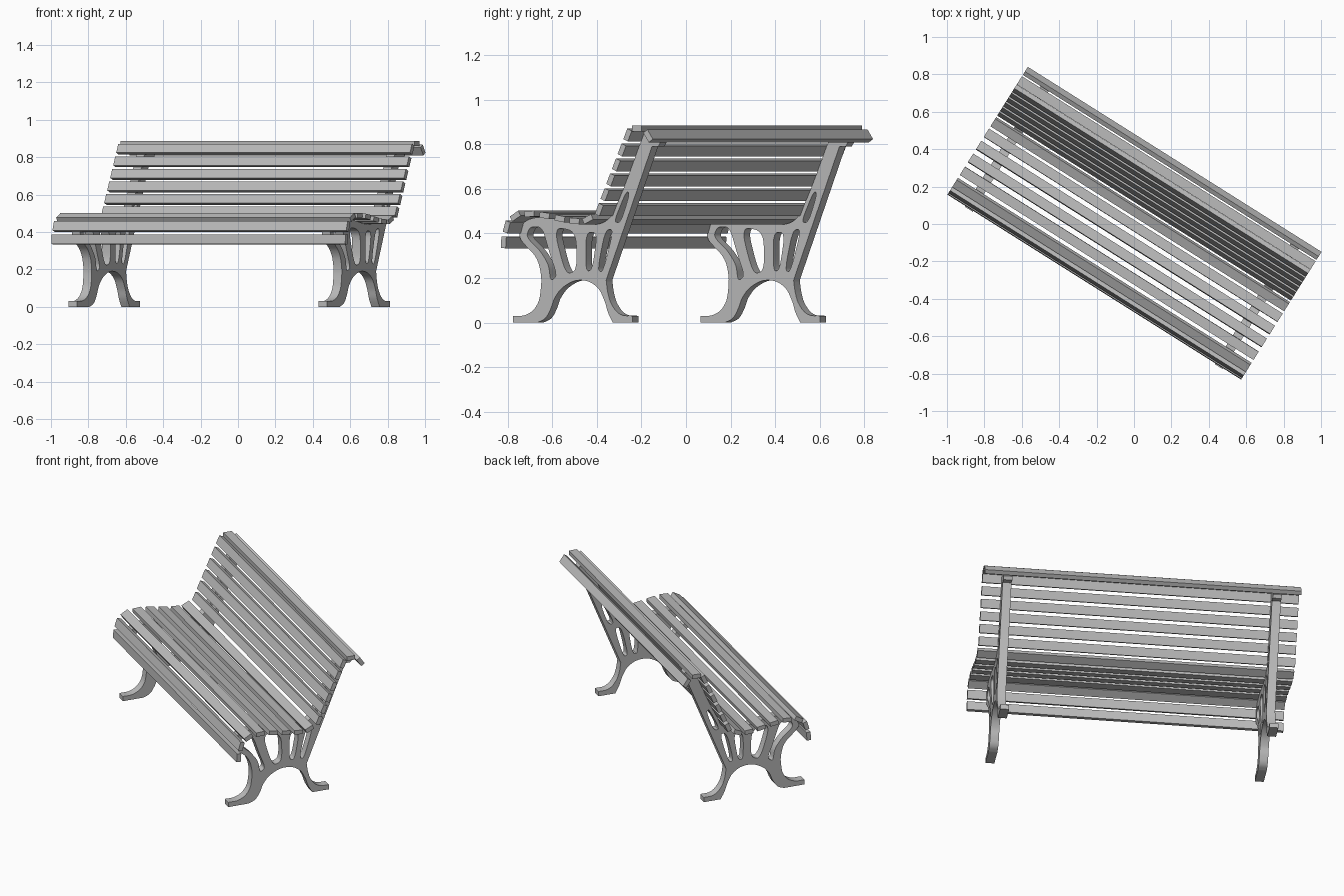
import bpy
import math
from mathutils import Matrix, Vector

cube = bpy.data.objects.get("Cube")
if cube:
    bpy.data.objects.remove(cube, do_unlink=True)

GREY = (0.5, 0.5, 0.5, 1)
grey = bpy.data.materials.new("plain_grey")
grey.use_nodes = True
grey.diffuse_color = GREY
grey.node_tree.nodes["Principled BSDF"].inputs["Base Color"].default_value = GREY

# Bench frame: local x = depth (towards the back), y = height, z = length
yaw = math.radians(-32.2)
along = Vector((math.cos(yaw), math.sin(yaw), 0))
back = Vector((-math.sin(yaw), math.cos(yaw), 0))
up = Vector((0, 0, 1))
BENCH = Matrix((back, up, along)).transposed().to_4x4()

LENGTH, WIDTH, THICK = 1.856, 0.052, 0.026


def add_object(name, mesh):
    obj = bpy.data.objects.new(name, mesh)
    bpy.context.collection.objects.link(obj)
    mesh.materials.clear()
    mesh.materials.append(grey)
    return obj


def slat(name, depth, height, angle):
    """Long board whose cross-section is turned by an angle in degrees."""
    bpy.ops.mesh.primitive_cube_add(size=1)
    obj = bpy.context.object
    obj.name = name
    obj.data.transform(BENCH @ Matrix.Translation((depth, height, 0))
                       @ Matrix.Rotation(math.radians(angle), 4, 'Z')
                       @ Matrix.Diagonal((WIDTH, THICK, LENGTH, 1)))
    obj.data.materials.append(grey)


def rounded(points, ratio=0.2, rounds=3):
    """Cut the corners of a closed outline."""
    pts = [Vector(p) for p in points]
    for _ in range(rounds):
        pts = [q for a, b in zip(pts, pts[1:] + pts[:1])
               for q in (a.lerp(b, ratio), b.lerp(a, ratio))]
    return pts


# Side frame outline as runs: straight corners or smooth bends
OUTLINE = [
    ('VECTOR', [(-.404, 0), (-.404, .03)]),
    ('AUTO', [(-.335, .035), (-.28, .075), (-.257, .15), (-.26, .235),
              (-.285, .295), (-.335, .343), (-.368, .385), (-.362, .432),
              (-.318, .463), (-.25, .472), (-.165, .467), (-.085, .453),
              (0, .441), (.06, .445), (.103, .467), (.135, .51)]),
    ('VECTOR', [(.288, .842), (.3, .858), (.345, .858), (.378, .808),
                (.365, .79), (.333, .79), (.09, .19)]),
    ('AUTO', [(.1, .13), (.12, .08), (.165, .037)]),
    ('VECTOR', [(.23, .03), (.23, 0), (.125, 0)]),
    ('AUTO', [(.1, .045), (.08, .1), (.04, .16), (-.04, .19),
              (-.125, .167), (-.18, .115), (-.205, .06), (-.235, .018)]),
    ('VECTOR', [(-.275, 0)]),
]

# Openings between the spokes and inside the back post
HOLES = [
    [(-.335, .385), (-.315, .43), (-.25, .43), (-.21, .31), (-.17, .21),
     (-.205, .185), (-.215, .26), (-.262, .325)],
    [(-.19, .43), (-.07, .41), (-.065, .235), (-.125, .215)],
    [(-.018, .405), (.044, .405), (.015, .235), (-.018, .23)],
    [(.085, .415), (.13, .42), (.072, .225), (.044, .235)],
    [(.13, .45), (.168, .45), (.215, .58), (.197, .59)],
]


def side_frame(name, offset):
    curve = bpy.data.curves.new(name, 'CURVE')
    curve.dimensions = '2D'
    curve.fill_mode = 'BOTH'
    curve.extrude = 0.026
    curve.resolution_u = 6
    knots = [(kind, p) for kind, run in OUTLINE for p in run]
    edge = curve.splines.new('BEZIER')
    edge.bezier_points.add(len(knots) - 1)
    edge.use_cyclic_u = True
    for bp, (kind, p) in zip(edge.bezier_points, knots):
        bp.co = (*p, 0)
        bp.handle_left_type = bp.handle_right_type = kind
    for hole in HOLES:
        pts = rounded(hole)
        ring = curve.splines.new('POLY')
        ring.points.add(len(pts) - 1)
        ring.use_cyclic_u = True
        for sp, p in zip(ring.points, pts):
            sp.co = (p.x, p.y, 0, 1)
    helper = bpy.data.objects.new(name + "_helper", curve)
    bpy.context.collection.objects.link(helper)
    bpy.context.view_layer.update()
    graph = bpy.context.evaluated_depsgraph_get()
    mesh = bpy.data.meshes.new_from_object(helper.evaluated_get(graph))
    bpy.data.objects.remove(helper, do_unlink=True)
    mesh.transform(BENCH @ Matrix.Translation((0, 0, offset)))
    obj = add_object(name, mesh)
    bpy.ops.object.select_all(action='DESELECT')
    obj.select_set(True)
    bpy.context.view_layer.objects.active = obj
    bpy.ops.object.shade_smooth_by_angle(angle=math.radians(35))


side_frame("left_side_frame", 0.79)
side_frame("right_side_frame", -0.79)

# Seat slats, wrapping from the front apron to the back of the seat
SEAT = [(-.384, .36, 86), (-.368, .429, 72), (-.322, .478, 30),
        (-.248, .488, 3), (-.167, .481, -8), (-.086, .467, -10),
        (-.008, .456, -4), (.062, .464, 25)]
for i, (d, h, a) in enumerate(SEAT):
    slat(f"seat_slat_{i + 1}", d, h, a)

# Backrest slats, evenly spaced up the leaning posts
for i in range(6):
    slat(f"back_slat_{i + 1}", .123 + .0302 * i, .507 + .067 * i, 66)

# Cap slats curling over the top
slat("top_slat", .323, .872, 0)
slat("rear_top_slat", .383, .838, -56)
